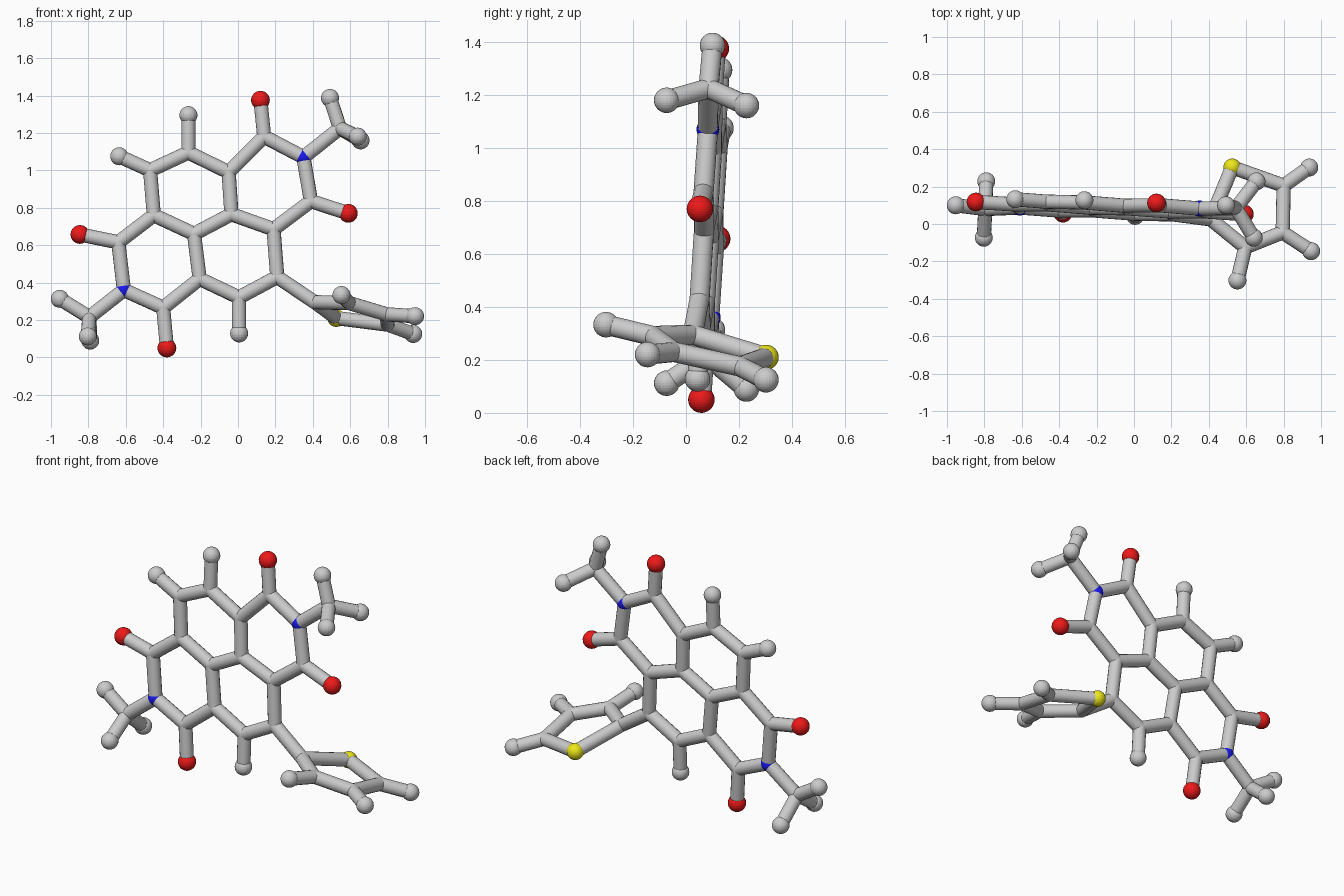
import bpy
from math import pi
from mathutils import Vector

if "Cube" in bpy.data.objects:
    bpy.data.objects.remove(bpy.data.objects["Cube"])

BOND_R = 0.038


def flat(x, z):
    """Point on the slightly tilted plane of the fused rings."""
    return (x, 0.036 - 0.05 * x + 0.06 * z, z)


def material(name, rgb):
    m = bpy.data.materials.new(name)
    m.diffuse_color = (*rgb, 1)
    m.use_nodes = True
    m.node_tree.nodes["Principled BSDF"].inputs["Base Color"].default_value = m.diffuse_color
    return m


MATS = {"oxygen": material("red", (0.85, 0.01, 0.01)),
        "nitrogen": material("blue", (0.01, 0.01, 0.85)),
        "sulfur": material("yellow", (0.85, 0.8, 0.01))}
RADII = {"carbon": BOND_R, "nitrogen": 0.043, "oxygen": 0.05,
         "sulfur": 0.047, "hydrogen": 0.048}


def ball(kind, p):
    bpy.ops.mesh.primitive_uv_sphere_add(segments=24, ring_count=16,
                                         radius=RADII[kind], location=p)
    ob = bpy.context.object
    ob.name = kind + "_ball"
    if kind in MATS:
        ob.data.materials.append(MATS[kind])


def rod(p, q):
    p, q = Vector(p), Vector(q)
    d = q - p
    bpy.ops.mesh.primitive_cylinder_add(vertices=16, radius=BOND_R,
                                        depth=d.length, location=(p + q) / 2)
    ob = bpy.context.object
    ob.name = "bond_rod"
    ob.rotation_euler = d.to_track_quat('Z', 'Y').to_euler()
    bpy.ops.object.shade_smooth_by_angle(angle=pi / 6)


# joints: key -> (kind, position)
atoms = {}
core = {"a": (-.47, 1.00), "b": (-.265, 1.095), "c": (-.05, .99),
        "d": (-.035, .765), "e": (-.235, .66), "f": (-.45, .76),
        "g": (.14, 1.18), "h": (.39, .835), "i": (.19, .685),
        "j": (.21, .43), "k": (.005, .32), "l": (-.205, .42),
        "m": (-.40, .265), "n": (-.64, .615)}
for key, p in core.items():
    atoms[key] = ("carbon", flat(*p))
atoms["P"] = ("nitrogen", flat(.35, 1.07))
atoms["Q"] = ("nitrogen", flat(-.61, .36))

# methyl centres and the side ring
atoms["s"] = ("carbon", (.545, .085, 1.225))
atoms["t"] = ("carbon", (-.795, .08, .215))
atoms["u"] = ("carbon", (.41, .025, .295))
atoms["v"] = ("carbon", (.595, -.125, .29))
atoms["w"] = ("carbon", (.795, -.045, .23))
atoms["x"] = ("carbon", (.80, .205, .175))
atoms["S"] = ("sulfur", (.525, .303, .21))

# end balls: parent joint, kind, position
tips = [("g", "oxygen", flat(.12, 1.375)), ("h", "oxygen", flat(.59, .77)),
        ("m", "oxygen", flat(-.38, .05)), ("n", "oxygen", flat(-.845, .657)),
        ("a", "hydrogen", flat(-.635, 1.075)),
        ("b", "hydrogen", flat(-.265, 1.295)),
        ("k", "hydrogen", flat(.006, .128)),
        ("s", "hydrogen", (.492, .10, 1.387)),
        ("s", "hydrogen", (.655, .228, 1.16)),
        ("s", "hydrogen", (.64, -.073, 1.18)),
        ("t", "hydrogen", (-.953, .10, .313)),
        ("t", "hydrogen", (-.79, .228, .09)),
        ("t", "hydrogen", (-.803, -.073, .112)),
        ("v", "hydrogen", (.553, -.302, .333)),
        ("w", "hydrogen", (.947, -.145, .22)),
        ("x", "hydrogen", (.937, .302, .125))]

# chains of bonded joints: rings, cross links, branches
chains = ["abcdefa", "dijkle", "cgPhi", "fnQml", "Ps", "Qt", "ju", "uvwxSu"]

for kind, p in atoms.values():
    ball(kind, p)
for chain in chains:
    for one, two in zip(chain, chain[1:]):
        rod(atoms[one][1], atoms[two][1])
for parent, kind, p in tips:
    ball(kind, p)
    rod(atoms[parent][1], p)
